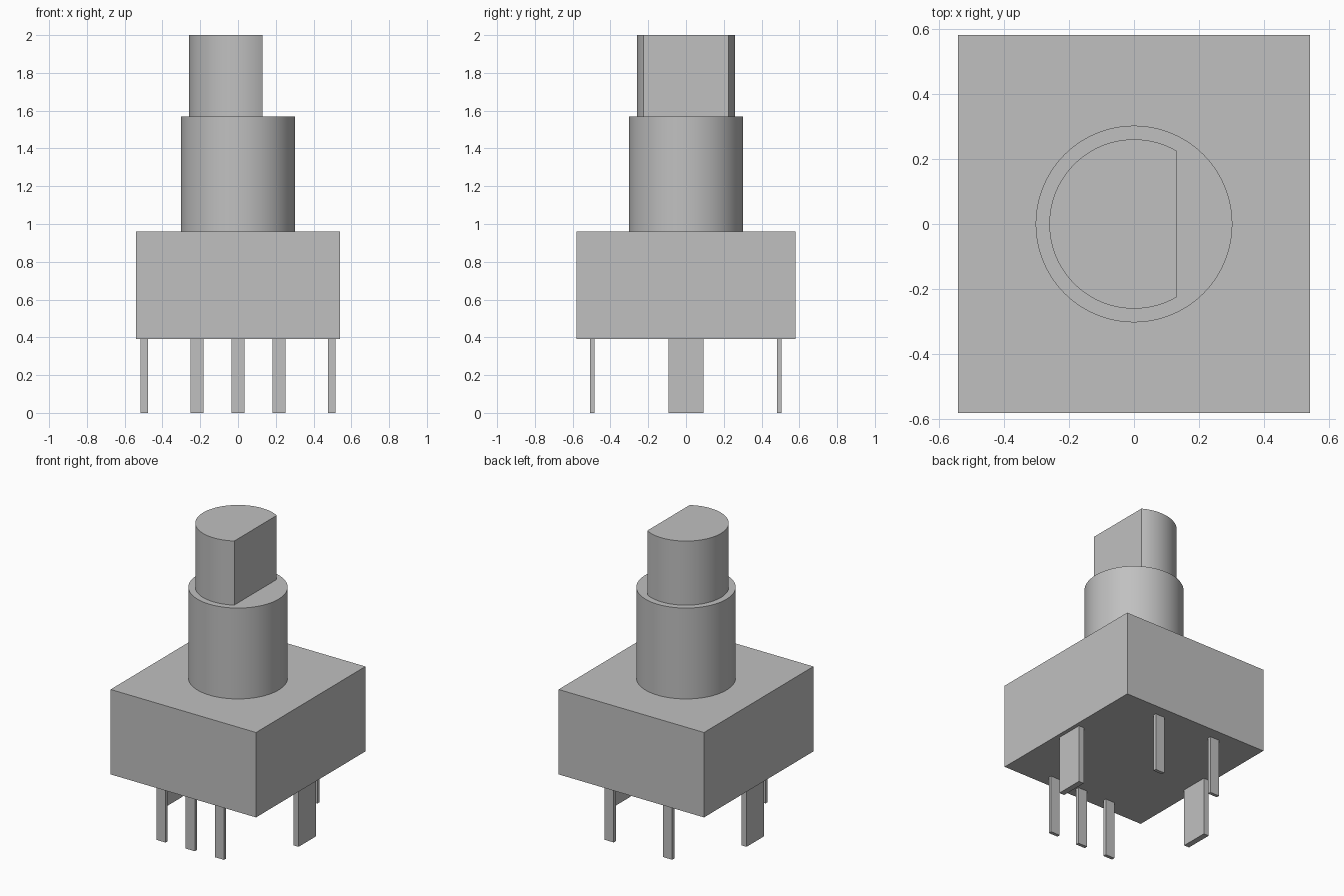
import bpy, bmesh, math

cube = bpy.data.objects.get("Cube")
if cube:
    bpy.data.objects.remove(cube, do_unlink=True)

# Single grey material
GREY = (0.53, 0.53, 0.53, 1)
grey = bpy.data.materials.new("plain_grey")
grey.use_nodes = True
grey.diffuse_color = GREY
grey.node_tree.nodes["Principled BSDF"].inputs["Base Color"].default_value = GREY


def prism(name, outline, bottom, top, smooth=False):
    """Extrude an xy outline upward from bottom to top."""
    bm = bmesh.new()
    base = bm.faces.new([bm.verts.new((x, y, bottom)) for x, y in outline])
    up = bmesh.ops.extrude_face_region(bm, geom=[base], use_keep_orig=True)
    for v in up["geom"]:
        if isinstance(v, bmesh.types.BMVert):
            v.co.z = top
    bmesh.ops.recalc_face_normals(bm, faces=bm.faces)
    mesh = bpy.data.meshes.new(name)
    bm.to_mesh(mesh)
    bm.free()
    mesh.materials.append(grey)
    obj = bpy.data.objects.new(name, mesh)
    bpy.context.collection.objects.link(obj)
    if smooth:
        bpy.ops.object.select_all(action="DESELECT")
        obj.select_set(True)
        bpy.context.view_layer.objects.active = obj
        bpy.ops.object.shade_smooth_by_angle(angle=math.radians(30))
    return obj


def rect(cx, cy, w, d):
    return [(cx + sx * w / 2, cy + sy * d / 2)
            for sx, sy in ((-1, -1), (1, -1), (1, 1), (-1, 1))]


def arc(radius, start, end, steps):
    return [(radius * math.cos(a), radius * math.sin(a))
            for a in (start + (end - start) * i / steps for i in range(steps + 1))]


BODY_Z, BODY_TOP, BUSH_TOP, SHAFT_TOP = 0.39, 0.96, 1.57, 2.0
SHAFT_R, FLAT_X = 0.26, 0.13

# Housing block
prism("housing", rect(0, 0, 1.08, 1.16), BODY_Z, BODY_TOP)

# Round bushing
prism("bushing", arc(0.302, 0, math.tau, 96)[:-1], BODY_TOP, BUSH_TOP, True)

# Shaft with a flat on its left side
flat = math.acos(FLAT_X / SHAFT_R)
prism("shaft", arc(SHAFT_R, flat, math.tau - flat, 72), BUSH_TOP, SHAFT_TOP, True)

# Thin contact pins: three at the front, two at the back
for side, y, xs in (("front", -0.496, (-0.217, 0, 0.217)),
                    ("back", 0.494, (-0.217, 0.217))):
    for i, x in enumerate(xs):
        prism(f"{side}_pin_{i + 1}", rect(x, y, 0.068, 0.022), 0, BODY_Z)

# Wide mounting tabs on both sides
for side, x in (("left", 0.496), ("right", -0.496)):
    prism(f"{side}_mounting_tab", rect(x, 0, 0.038, 0.186), 0, BODY_Z)
